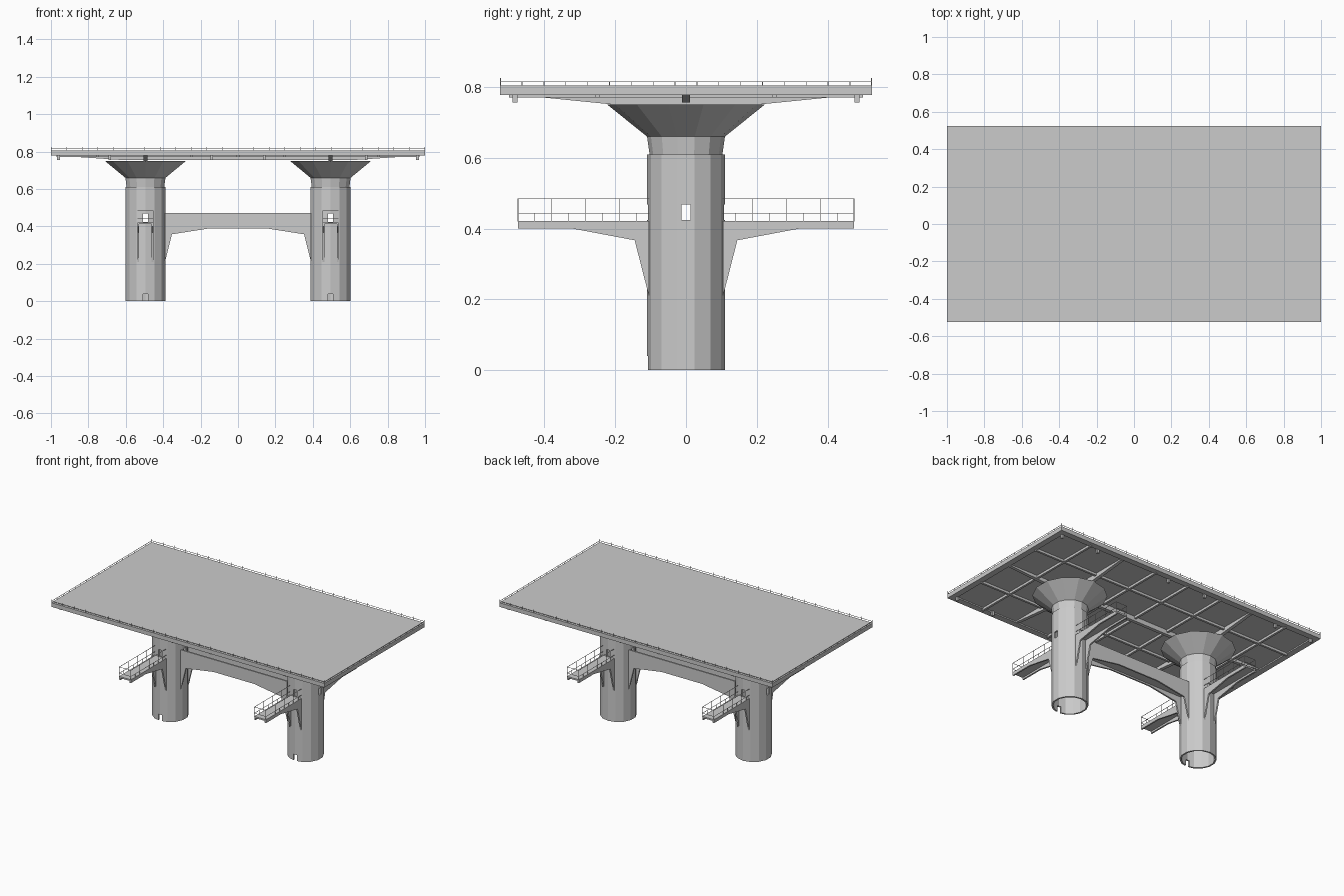
import bpy, bmesh, math
from mathutils import Matrix

cube = bpy.data.objects.get("Cube")
if cube:
    bpy.data.objects.remove(cube)

concrete = bpy.data.materials.new("concrete grey")
concrete.use_nodes = True
GREY = (0.6, 0.6, 0.6, 1)
concrete.diffuse_color = GREY
concrete.node_tree.nodes["Principled BSDF"].inputs["Base Color"].default_value = GREY


def finish(name, bm):
    bmesh.ops.recalc_face_normals(bm, faces=bm.faces)
    mesh = bpy.data.meshes.new(name)
    bm.to_mesh(mesh)
    bm.free()
    mesh.materials.append(concrete)
    ob = bpy.data.objects.new(name, mesh)
    bpy.context.collection.objects.link(ob)
    return ob


def add_box(bm, x0, x1, y0, y1, z0, z1):
    m = Matrix.Translation(((x0 + x1) / 2, (y0 + y1) / 2, (z0 + z1) / 2))
    m = m @ Matrix.Diagonal((x1 - x0, y1 - y0, z1 - z0, 1))
    bmesh.ops.create_cube(bm, size=1, matrix=m)


def add_plate(bm, outline, axis, centre, thick):
    """Extrude an (along, z) outline sideways; axis is the outline's direction."""
    rows = []
    for side in (centre - thick / 2, centre + thick / 2):
        rows.append([bm.verts.new((a, side, z) if axis == "x" else (side, a, z))
                     for a, z in outline])
    bm.faces.new(rows[0])
    bm.faces.new(rows[1][::-1])
    for i in range(len(outline)):
        j = (i + 1) % len(outline)
        bm.faces.new((rows[0][i], rows[0][j], rows[1][j], rows[1][i]))


def mirrored(half):
    """Complete a half outline across the middle."""
    return half + [(-a, z) for a, z in reversed(half)]


PX, HX, HY = 0.495, 1.0, 0.525
SIDES = 14

# Deck: slab with a rim
bm = bmesh.new()
add_box(bm, -HX, HX, -HY, HY, 0.786, 0.805)
for s in (-1, 1):
    add_plate(bm, [(-HY, 0.79), (HY, 0.79), (HY, 0.778), (-HY, 0.778)], "y", s * (HX - 0.02), 0.04)
    add_plate(bm, [(-HX, 0.79), (HX, 0.79), (HX, 0.778), (-HX, 0.778)], "x", s * (HY - 0.02), 0.04)
finish("deck", bm)

# Tapered ribs under the deck
bm = bmesh.new()
for x in (-PX, PX):
    add_plate(bm, mirrored([(0.48, 0.788), (0.48, 0.778), (0.21, 0.751)]), "y", x, 0.022)
add_plate(bm, mirrored([(0.96, 0.788), (0.96, 0.778), (0.63, 0.756)]), "x", 0, 0.022)
for x in (-0.75, -0.25, 0, 0.25, 0.75):
    add_box(bm, x - 0.007, x + 0.007, -0.5, 0.5, 0.771, 0.788)
for y in (-0.25, 0.25):
    add_box(bm, -0.97, 0.97, y - 0.007, y + 0.007, 0.771, 0.788)
finish("deck_ribs", bm)

# Short hangers near the deck edge
bm = bmesh.new()
for x in (-0.96, -0.685, -0.14, 0.14, 0.685, 0.96):
    for y in (-0.483, 0.483):
        add_box(bm, x - 0.007, x + 0.007, y - 0.007, y + 0.007, 0.756, 0.79)
finish("deck_hangers", bm)

# Deck railing
bm = bmesh.new()
R = 0.001
for s in (-1, 1):
    y, x = s * (HY - R), s * (HX - R)
    add_box(bm, -HX, HX, y - R, y + R, 0.814, 0.816)
    add_box(bm, x - R, x + R, -HY, HY, 0.814, 0.816)
    for i in range(25):
        px = (HX - R) * (i / 12 - 1)
        add_box(bm, px - R, px + R, y - R, y + R, 0.8, 0.826)
    for i in range(1, 17):
        py = HY * (i / 8.5 - 1)
        add_box(bm, x - R, x + R, py - R, py + R, 0.8, 0.815)
finish("deck_railing", bm)


# Hollow pillars with flared heads
def pillar(name, cx):
    profile = [(0.11, 0), (0.11, 0.61), (0.103, 0.61), (0.11, 0.66), (0.222, 0.75),
               (0.05, 0.75), (0.05, 0.64), (0.1, 0.6), (0.1, 0)]
    bm = bmesh.new()
    rings = []
    for i in range(SIDES):
        a = 2 * math.pi * (i + 0.5) / SIDES
        rings.append([bm.verts.new((cx + r * math.cos(a), r * math.sin(a), z)) for r, z in profile])
    for i in range(SIDES):
        p, q = rings[i], rings[(i + 1) % SIDES]
        for j in range(len(profile)):
            k = (j + 1) % len(profile)
            bm.faces.new((p[j], q[j], q[k], p[k]))
    # The shaft's open core is capped by the head
    ob = finish(name, bm)
    w = 0.013
    cuts = [(cx - w, cx + w, -0.2, 0.2, 0.425, 0.468),
            (cx - 0.2, cx + 0.2, -w, w, 0.425, 0.468),
            (cx - w, cx + w, -0.2, 0, -0.05, 0.04)]
    for c in cuts:
        bm = bmesh.new()
        add_box(bm, *c)
        cutter = finish("opening_cutter", bm)
        cutter.hide_render = True
        mod = ob.modifiers.new("opening", "BOOLEAN")
        mod.operation, mod.solver, mod.object = "DIFFERENCE", "EXACT", cutter
        bpy.context.view_layer.objects.active = ob
        bpy.ops.object.modifier_apply(modifier=mod.name)
        bpy.data.objects.remove(cutter)


pillar("right_pillar", -PX)
pillar("left_pillar", PX)

# Haunched bridge between the pillars: two side girders and a floor
bm = bmesh.new()
girder = mirrored([(0.39, 0.472), (0.39, 0.21), (0.353, 0.358), (0.15, 0.39)])
for y in (-0.038, 0.038):
    add_plate(bm, girder, "x", y, 0.01)
add_box(bm, -0.39, 0.39, -0.038, 0.038, 0.4, 0.42)
finish("bridge", bm)


# Cantilever walkways at the front and back of each pillar
def walkway(name, cx, s):
    bm = bmesh.new()
    bracket = [(0.105, 0.42), (0.105, 0.21), (0.145, 0.367), (0.32, 0.4), (0.475, 0.4), (0.475, 0.42)]
    outline = [(s * a, z) for a, z in bracket]
    y0, y1 = sorted((s * 0.105, s * 0.475))
    for side in (-1, 1):
        x = cx + side * 0.038
        add_plate(bm, outline, "y", x, 0.01)
        x = cx + side * 0.042
        for z in (0.443, 0.484):
            add_box(bm, x - R, x + R, y0, y1, z - R, z + R)
        for i in range(4):
            y = s * (0.475 - 0.096 * i)
            add_box(bm, x - R, x + R, y - R, y + R, 0.42, 0.485)
            y -= s * 0.048
            add_box(bm, x - R, x + R, y - R, y + R, 0.42, 0.443)
    add_box(bm, cx - 0.043, cx + 0.043, y0, y1, 0.412, 0.422)
    # End rails
    for z in (0.443, 0.484):
        add_box(bm, cx - 0.042, cx + 0.042, s * 0.475 - R, s * 0.475 + R, z - R, z + R)
    finish(name, bm)


for side, cx in (("right", -PX), ("left", PX)):
    walkway("front_" + side + "_walkway", cx, -1)
    walkway("back_" + side + "_walkway", cx, 1)
